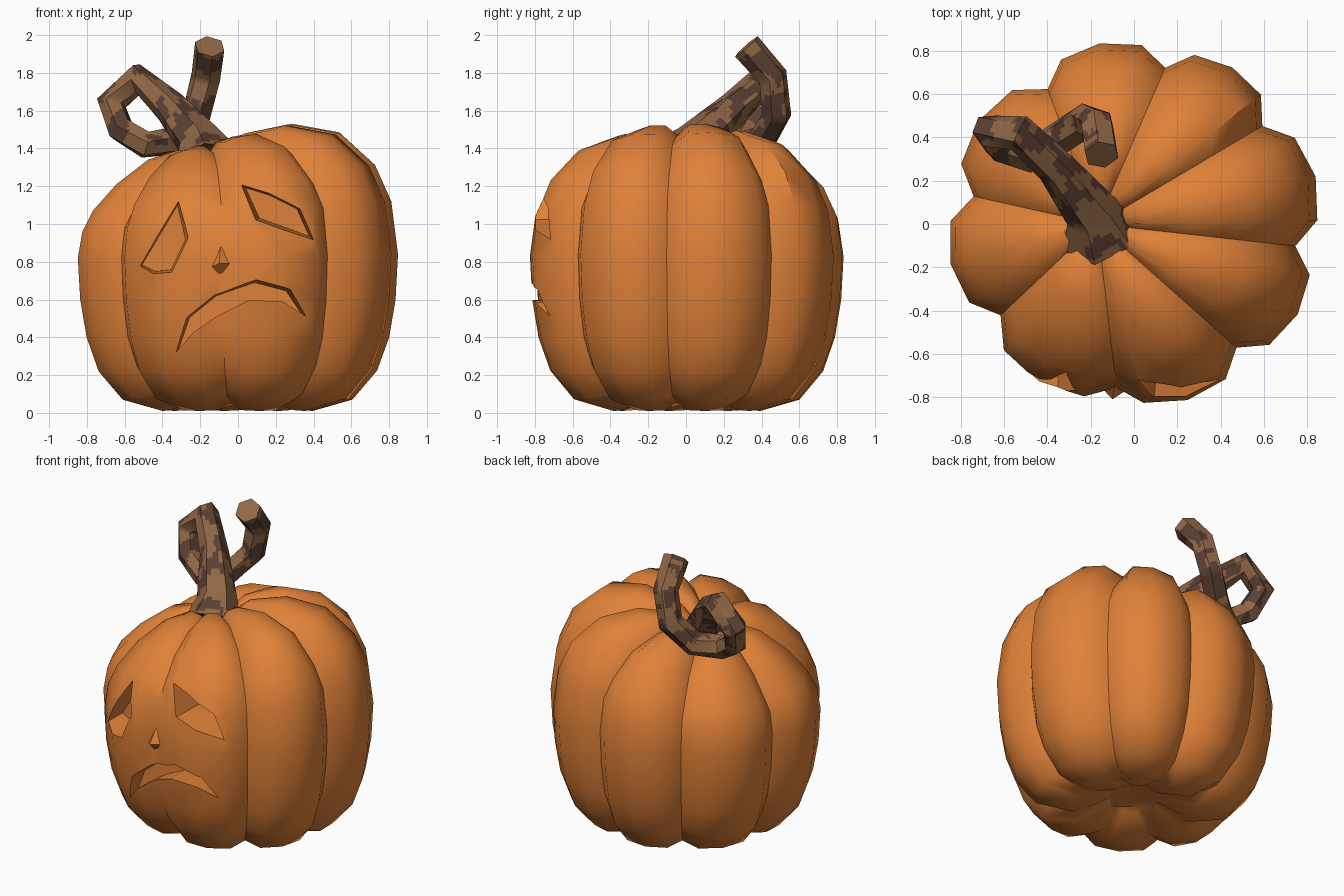
import bpy, bmesh, math
from mathutils import Vector, noise

if "Cube" in bpy.data.objects:
    bpy.data.objects.remove(bpy.data.objects["Cube"])


def material(name, col):
    m = bpy.data.materials.new(name)
    m.diffuse_color = (*col, 1)
    m.use_nodes = True
    m.node_tree.nodes["Principled BSDF"].inputs["Base Color"].default_value = m.diffuse_color
    return m


orange = material("pumpkin orange", (0.74, 0.22, 0.04))
light_wood = material("light bark", (0.28, 0.135, 0.06))
dark_wood = material("dark bark", (0.105, 0.05, 0.033))


def make_object(name, bm, mats):
    bmesh.ops.recalc_face_normals(bm, faces=bm.faces[:])
    me = bpy.data.meshes.new(name)
    bm.to_mesh(me)
    bm.free()
    ob = bpy.data.objects.new(name, me)
    bpy.context.collection.objects.link(ob)
    for m in mats:
        me.materials.append(m)
    return ob


def activate(ob):
    bpy.ops.object.select_all(action='DESELECT')
    ob.select_set(True)
    bpy.context.view_layer.objects.active = ob


def smooth(ob, deg):
    activate(ob)
    bpy.ops.object.shade_smooth_by_angle(angle=math.radians(deg))


def skin(bm, rings):
    for a, b in zip(rings, rings[1:]):
        n = len(a)
        for i in range(n):
            bm.faces.new((a[i], a[(i + 1) % n], b[(i + 1) % n], b[i]))


# Lobed body: ring profile swept around eight uneven lobes, leaning at the top
valleys = [79, 38, -8, -51, -96, -145, -190, -238]
directions = []  # (angle, lobe radius factor, valley amount)
for k, a in enumerate(valleys):
    b = valleys[k + 1] if k < 7 else valleys[0] - 360
    for f, r, v in ((0, 0.875, 1), (0.2, 0.985, 0.15), (0.5, 1.01, 0), (0.8, 0.985, 0.15)):
        directions.append((math.radians(a + (b - a) * f), r + (0.03 if a == -96 and v == 1 else 0), v))
profile = [(0.2, 0.09), (0.47, 0.01), (0.72, 0.07), (0.87, 0.22), (0.945, 0.4),
           (0.985, 0.6), (1.0, 0.83), (0.965, 1.04), (0.88, 1.2), (0.7, 1.36),
           (0.45, 1.46), (0.22, 1.47), (0.08, 1.39)]


def body_point(rho, z, ang, r, v):
    t = min(1, max(0, (z - 0.8) / 0.6))
    shift = -0.17 * (1 - rho) if z > 0.8 else 0
    x = 0.86 * rho * r * math.cos(ang) + shift
    y = 0.84 * rho * r * math.sin(ang)
    if rho < 0.9:
        z += v * (-0.05 if z > 0.8 else 0.03)
    return Vector((x, y, z + 0.25 * x * t))


bm = bmesh.new()
rings = [[bm.verts.new(body_point(p, z, *d)) for d in directions] for p, z in profile]
skin(bm, rings)
bm.faces.new(rings[0])
bm.faces.new(rings[-1])
body = make_object("pumpkin_body", bm, [orange])


# Carved face: tapered cutters pushed in from the front
def carve(name, outline, back_y, taper):
    bm = bmesh.new()
    c = sum((Vector(p) for p in outline), Vector((0, 0))) / len(outline)
    loops = []
    for y, s in ((-1.0, 2 - taper - (1 - taper) * 0.5), (back_y, taper)):
        pts = [c + (Vector(p) - c) * s for p in outline]
        loops.append([bm.verts.new((p.x, y, p.y)) for p in pts])
    skin(bm, loops)
    bm.faces.new(loops[0])
    bm.faces.new(loops[1])
    cutter = make_object(name, bm, [orange])
    cutter.hide_render = True
    mod = body.modifiers.new("carve", 'BOOLEAN')
    mod.operation = 'DIFFERENCE'
    mod.solver = 'EXACT'
    mod.object = cutter
    activate(body)
    bpy.ops.object.modifier_apply(modifier=mod.name)
    bpy.data.objects.remove(cutter)


carve("left_eye_cutter", [(-0.31, 1.14), (-0.26, 0.93), (-0.35, 0.74), (-0.45, 0.73), (-0.53, 0.77)], -0.52, 0.85)
carve("right_eye_cutter", [(0.0, 1.22), (0.09, 1.02), (0.42, 0.9), (0.34, 1.08), (0.16, 1.17)], -0.56, 0.8)
carve("mouth_cutter", [(-0.36, 0.3), (-0.29, 0.5), (-0.13, 0.63), (0.1, 0.71), (0.29, 0.66), (0.39, 0.51),
                       (0.25, 0.59), (0.06, 0.6), (-0.12, 0.51), (-0.25, 0.42)], -0.64, 0.88)
smooth(body, 45)

# Nose: small wedge rising out of the front groove
bm = bmesh.new()
nose = [(-0.08, -0.66, 1.02), (-0.22, -0.68, 0.74), (0.1, -0.68, 0.79),
        (-0.1, -0.81, 0.79), (-0.1, -0.68, 0.66), (-0.08, -0.55, 0.8)]
vs = [bm.verts.new(p) for p in nose]
bmesh.ops.convex_hull(bm, input=vs)
smooth(make_object("nose", bm, [orange]), 60)

# Curled stem: six-sided tube along a looping path
path = [((-0.16, -0.04, 1.31), 0.19), ((-0.20, 0.06, 1.43), 0.125), ((-0.36, 0.26, 1.62), 0.09),
        ((-0.53, 0.42, 1.77), 0.085), ((-0.67, 0.43, 1.64), 0.08), ((-0.62, 0.36, 1.50), 0.075),
        ((-0.49, 0.31, 1.42), 0.075), ((-0.34, 0.40, 1.44), 0.08), ((-0.22, 0.48, 1.58), 0.08),
        ((-0.17, 0.46, 1.78), 0.08), ((-0.15, 0.32, 1.94), 0.082)]
pts = [Vector(p) for p, _ in path]
bm = bmesh.new()
rings = []
side = Vector((1, 0.6, 0))
for i, (p, rad) in enumerate(path):
    before = (pts[i] - pts[max(i - 1, 0)]).normalized()
    after = (pts[min(i + 1, len(pts) - 1)] - pts[i]).normalized()
    tan = (before + after).normalized()
    side = (side - tan * side.dot(tan)).normalized()
    up = tan.cross(side)
    rings.append([bm.verts.new(pts[i] + rad * (side * math.cos(k * math.pi / 3) + up * math.sin(k * math.pi / 3)))
                  for k in range(6)])
skin(bm, rings)
bm.faces.new(rings[0])
bm.faces.new(rings[-1])
bmesh.ops.subdivide_edges(bm, edges=bm.edges[:], cuts=7, use_grid_fill=True)
# Bark patches by noise
for f in bm.faces:
    c = f.calc_center_median()
    f.material_index = 1 if noise.noise(c * 9) + 0.4 * noise.noise(c * 22) > 0.05 else 0
smooth(make_object("stem", bm, [light_wood, dark_wood]), 50)
